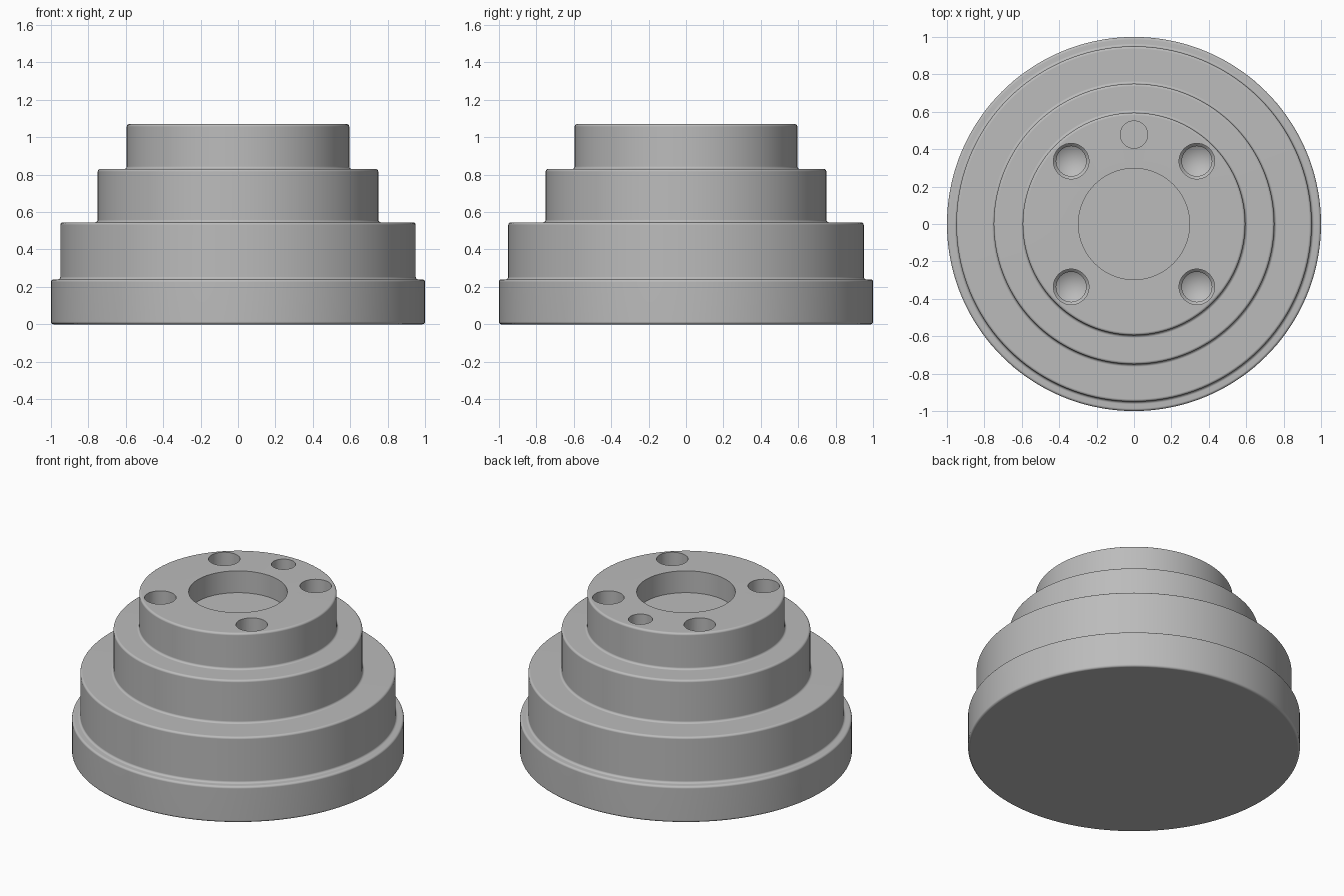
import bpy, bmesh, math
from mathutils import Vector, Matrix

if "Cube" in bpy.data.objects:
    bpy.data.objects.remove(bpy.data.objects["Cube"])

TOP = 1.07

steel = bpy.data.materials.new("plain grey")
steel.use_nodes = True
grey = (0.5, 0.5, 0.5, 1)
steel.diffuse_color = grey
steel.node_tree.nodes["Principled BSDF"].inputs["Base Color"].default_value = grey


def rounded(points, radius, steps=4):
    """Fillet the square corners of an (r, z) profile, except on the recess."""
    out = [points[0]]
    for before, here, after in zip(points, points[1:], points[2:]):
        p = Vector(here)
        if p.x < 0.4:
            out.append(here)
            continue
        a = (Vector(before) - p).normalized()
        b = (Vector(after) - p).normalized()
        centre = p + radius * (a + b)
        for i in range(steps + 1):
            t = i / steps * math.pi / 2
            out.append(tuple(centre - radius * (b * math.cos(t) + a * math.sin(t))))
    return out + [points[-1]]


def lathe(name, profile, segments, place=(0, 0, 0)):
    """Turn an (r, z) profile about the z axis into a closed solid."""
    bm = bmesh.new()
    verts = [bm.verts.new((r, 0, z)) for r, z in profile]
    edges = [bm.edges.new(pair) for pair in zip(verts, verts[1:])]
    bmesh.ops.spin(bm, geom=verts + edges, cent=(0, 0, 0), axis=(0, 0, 1),
                   angle=math.tau, steps=segments, use_duplicate=False)
    bmesh.ops.remove_doubles(bm, verts=bm.verts, dist=0.0001)
    bmesh.ops.recalc_face_normals(bm, faces=bm.faces)
    bm.transform(Matrix.Translation(place))
    mesh = bpy.data.meshes.new(name)
    bm.to_mesh(mesh)
    bm.free()
    mesh.materials.append(steel)
    obj = bpy.data.objects.new(name, mesh)
    bpy.context.collection.objects.link(obj)
    return obj


# Stepped body: base flange, three tiers, round recess in the top
tiers = [(1.0, 0.24), (0.95, 0.545), (0.75, 0.83), (0.595, TOP)]
outline, floor = [(0, 0)], 0
for radius, height in tiers:
    outline += [(radius, floor), (radius, height)]
    floor = height
outline += [(0.297, TOP), (0.297, TOP - 0.145), (0, TOP - 0.145)]
body = lathe("stepped_hub", rounded(outline, 0.014), 144)

# Four bolt holes with a narrowed, drill-pointed bottom
bolt = [(0, 0.1), (0.095, 0.1), (0.095, -0.25), (0.08, -0.265),
        (0.08, -0.3), (0, -0.35)]
cutters = [lathe("bolt_hole_cutter", bolt, 40, (x, y, TOP))
           for x in (-0.336, 0.336) for y in (-0.336, 0.336)]

# One flat-bottomed locating pin hole at the back
pin = [(0, 0.1), (0.073, 0.1), (0.073, -0.25), (0, -0.25)]
cutters.append(lathe("pin_hole_cutter", pin, 40, (0, 0.478, TOP)))

# Cut the holes and discard the cutters
bpy.context.view_layer.objects.active = body
body.select_set(True)
for cutter in cutters:
    cutter.hide_render = True
    cut = body.modifiers.new("hole", 'BOOLEAN')
    cut.operation = 'DIFFERENCE'
    cut.solver = 'EXACT'
    cut.object = cutter
    bpy.ops.object.modifier_apply(modifier=cut.name)
    bpy.data.objects.remove(cutter)

# Smooth walls, crisp hole rims, flat-looking tier tops
bpy.ops.object.shade_smooth_by_angle(angle=math.radians(30))
weighted = body.modifiers.new("flat_tops", 'WEIGHTED_NORMAL')
weighted.keep_sharp = True
